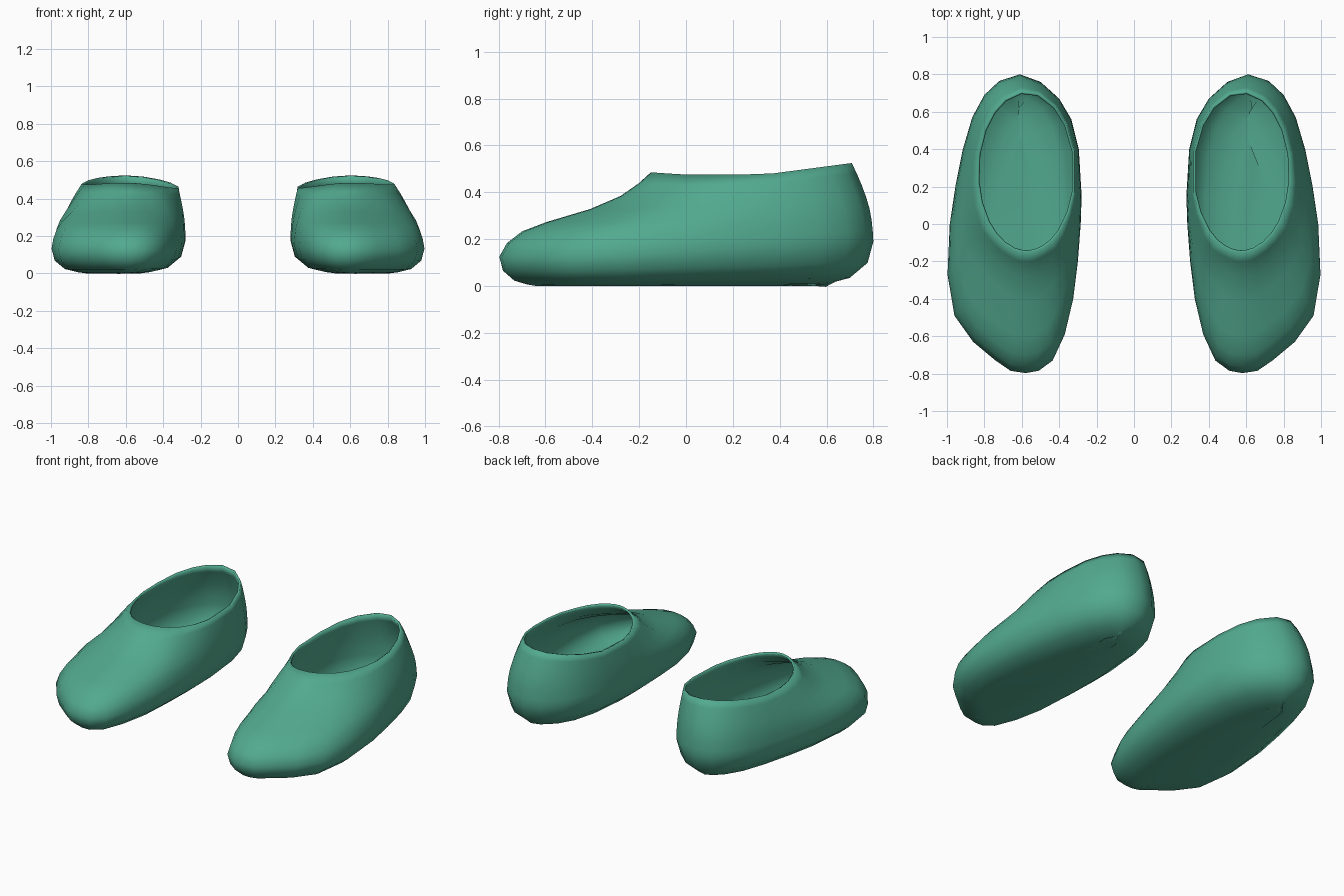
import bpy, bmesh, math

if "Cube" in bpy.data.objects:
    bpy.data.objects.remove(bpy.data.objects["Cube"])

# One green fabric for the whole pair
green = bpy.data.materials.new("green")
green.diffuse_color = (0.085, 0.40, 0.272, 1)
green.use_nodes = True
green.node_tree.nodes["Principled BSDF"].inputs["Base Color"].default_value = green.diffuse_color

# Widest outline of the shoe seen from above, heel -> inner side -> toe -> outer side
OUTLINE = [(.61, .8), (.5, .76), (.40, .67), (.335, .56), (.295, .4), (.28, .15),
           (.285, 0), (.3, -.2), (.325, -.4), (.37, -.59), (.435, -.73), (.51, -.785),
           (.58, -.797), (.66, -.785), (.74, -.73), (.86, -.63), (.96, -.49), (.997, -.27),
           (.985, 0), (.955, .2), (.915, .4), (.865, .57), (.80, .69), (.72, .765)]
CX, CY, RX, RY = .575, .28, .265, .43          # collar ellipse

# Wall profiles as (travel towards collar, height fraction)
INSTEP = [(0, 0), (.05, .16), (.15, .30), (.31, .41), (.60, .565), (.8, .72), (.92, .87), (1, 1)]
WALL = [(0, 0), (.03, .13), (.08, .27), (.18, .42), (.34, .57), (.54, .72), (.77, .87), (1, 1)]
# Rounded sole edge as (inset, height fraction)
SOLE = [(.19, .0), (.14, .05), (.07, .18), (.017, .52)]


def clamp(v):
    return max(0.0, min(1.0, v))


def widest_height(x, y):
    return .125 + .065 * clamp((y + .4) / 1.1) + .02 * clamp((.45 - x) / .15)


def collar_point(x, y):
    a = math.atan2((y - CY) / RY, (x - CX) / RX)
    cx, cy = CX + RX * math.cos(a), CY + RY * math.sin(a)
    z = .475 + .01 * clamp(-cy / .15) + .05 * clamp((cy - .33) / .38)
    z -= .02 * clamp(-math.cos(a))
    return cx, cy, z


def shoe(name, side):
    bm = bmesh.new()
    rings = []
    # sole rings
    for inset, h in SOLE:
        ring = []
        for x, y in OUTLINE:
            z0 = widest_height(x, y)
            nx, ny = (x - .63) / .36 ** 2, y / .8 ** 2
            k = inset * z0 / .13 / math.hypot(nx, ny)
            ring.append(bm.verts.new((side * (x - nx * k), y - ny * k, z0 * h)))
        rings.append(ring)
    # upper rings, from widest outline to collar
    for (sf, hf), (sb, hb) in zip(INSTEP, WALL):
        ring = []
        for x, y in OUTLINE:
            z0 = widest_height(x, y)
            cx, cy, cz = collar_point(x, y)
            w = clamp((math.hypot(cx - x, cy - y) - .12) / .4)
            s, h = sb + (sf - sb) * w, hb + (hf - hb) * w
            ring.append(bm.verts.new((side * (x + (cx - x) * s), y + (cy - y) * s,
                                      z0 + (cz - z0) * h)))
        rings.append(ring)
    # skin the rings and close the sole
    n = len(OUTLINE)
    for a, b in zip(rings, rings[1:]):
        for i in range(n):
            j = (i + 1) % n
            f = [a[i], a[j], b[j], b[i]]
            bm.faces.new(f if side > 0 else f[::-1])
    bm.faces.new(rings[0][::-1] if side > 0 else rings[0])
    for f in bm.faces:
        f.smooth = True
    me = bpy.data.meshes.new(name)
    bm.to_mesh(me)
    bm.free()
    me.materials.append(green)
    ob = bpy.data.objects.new(name, me)
    bpy.context.collection.objects.link(ob)
    # thin inner lining
    mod = ob.modifiers.new("thickness", 'SOLIDIFY')
    mod.thickness = .014
    mod.offset = -1
    bpy.context.view_layer.objects.active = ob
    ob.select_set(True)
    bpy.ops.object.shade_smooth_by_angle(angle=math.radians(50))
    ob.select_set(False)


shoe("left_shoe", 1)
shoe("right_shoe", -1)
